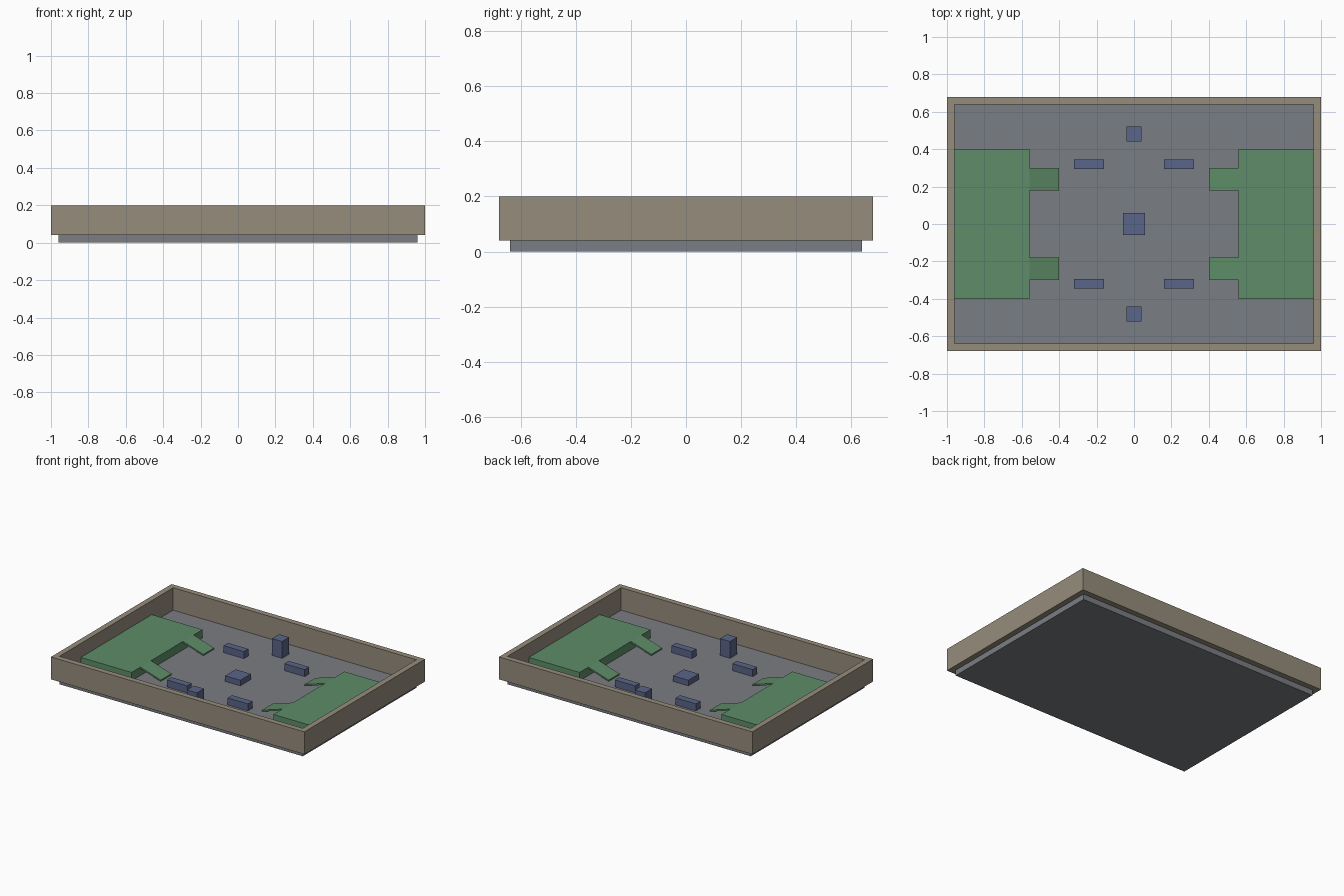
import bpy, bmesh

if "Cube" in bpy.data.objects:
    bpy.data.objects.remove(bpy.data.objects["Cube"])


def material(name, rgb):
    """Flat colour given as sRGB 0-255, stored as linear."""
    lin = []
    for c in rgb:
        c /= 255
        lin.append(c / 12.92 if c <= 0.04045 else ((c + 0.055) / 1.055) ** 2.4)
    m = bpy.data.materials.new(name)
    m.diffuse_color = (*lin, 1)
    m.use_nodes = True
    m.node_tree.nodes["Principled BSDF"].inputs["Base Color"].default_value = m.diffuse_color
    return m


GREY = material("floor grey", (122, 125, 130))
BROWN = material("wall brown", (150, 140, 124))
GREEN = material("platform green", (94, 140, 104))
BLUE = material("cover blue", (90, 101, 135))


def finish(name, bm, mat):
    bmesh.ops.recalc_face_normals(bm, faces=bm.faces)
    me = bpy.data.meshes.new(name)
    bm.to_mesh(me)
    bm.free()
    me.materials.append(mat)
    ob = bpy.data.objects.new(name, me)
    bpy.context.collection.objects.link(ob)
    return ob


def box(name, x, y, z0, z1, sx, sy, mat):
    bm = bmesh.new()
    bmesh.ops.create_cube(bm, size=1)
    bmesh.ops.scale(bm, vec=(sx, sy, z1 - z0), verts=bm.verts)
    bmesh.ops.translate(bm, vec=(x, y, (z0 + z1) / 2), verts=bm.verts)
    return finish(name, bm, mat)


def prism_y(name, profile, y0, y1, mat):
    """Extrude an (x, z) profile from y0 to y1."""
    bm = bmesh.new()
    face = bm.faces.new([bm.verts.new((x, y0, z)) for x, z in profile])
    ext = bmesh.ops.extrude_face_region(bm, geom=[face])["geom"]
    moved = [g for g in ext if isinstance(g, bmesh.types.BMVert)]
    bmesh.ops.translate(bm, vec=(0, y1 - y0, 0), verts=moved)
    return finish(name, bm, mat)


FLOOR = 0.04

# Floor slab
box("floor", 0, 0, 0, FLOOR, 1.92, 1.28, GREY)

# Perimeter wall: one continuous rectangular ring
bm = bmesh.new()
rings = []
for hx, hy in ((1.0, 0.68), (0.96, 0.64)):
    for z in (FLOOR, 0.20):
        rings.append([bm.verts.new((sx * hx, sy * hy, z))
                      for sx, sy in ((-1, -1), (1, -1), (1, 1), (-1, 1))])
out_low, out_top, in_low, in_top = rings
for a, b in ((out_low, out_top), (out_top, in_top), (in_top, in_low), (in_low, out_low)):
    for i in range(4):
        j = (i + 1) % 4
        bm.faces.new((a[i], a[j], b[j], b[i]))
finish("perimeter_wall", bm, BROWN)

# End platforms, each with two thin sloping ramps
for s, side in ((-1, "left"), (1, "right")):
    box(f"{side}_platform", s * 0.76, 0, FLOOR, 0.10, 0.40, 0.80, GREEN)
    slope = [(s * 0.56, 0.10), (s * 0.40, 0.05), (s * 0.40, FLOOR), (s * 0.56, 0.088)]
    for t, end in ((-1, "front"), (1, "back")):
        prism_y(f"{side}_{end}_ramp", slope, t * 0.24 - 0.06, t * 0.24 + 0.06, GREEN)

# Cover blocks: central block, two pillars, four low barriers
box("centre_block", 0, 0, FLOOR, 0.08, 0.12, 0.12, BLUE)
for t, end in ((-1, "front"), (1, "back")):
    box(f"{end}_pillar", 0, t * 0.48, FLOOR, 0.16, 0.08, 0.08, BLUE)
    for s, side in ((-1, "left"), (1, "right")):
        box(f"{end}_{side}_barrier", s * 0.24, t * 0.32, FLOOR, 0.09, 0.16, 0.05, BLUE)
